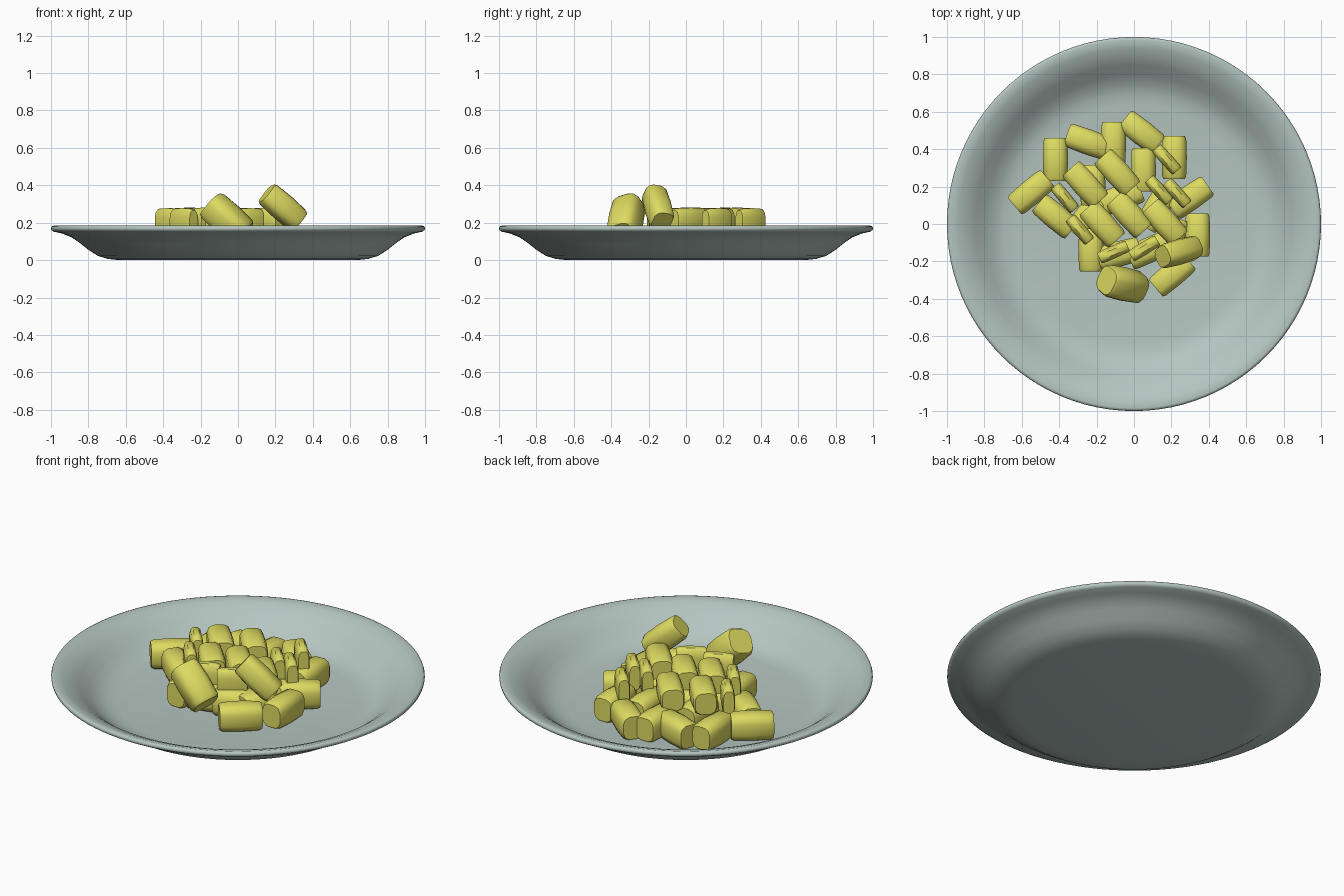
import bpy, bmesh, math
from mathutils import Matrix, Euler

if "Cube" in bpy.data.objects:
    bpy.data.objects.remove(bpy.data.objects["Cube"])


def material(name, rgb):
    m = bpy.data.materials.new(name)
    m.diffuse_color = (*rgb, 1)
    m.use_nodes = True
    m.node_tree.nodes["Principled BSDF"].inputs["Base Color"].default_value = m.diffuse_color
    return m


GLAZE = material("pale_grey_green_glaze", (0.46, 0.56, 0.53))
YELLOW = material("yellow", (0.73, 0.71, 0.12))


def finish(name, bm, mat, angle):
    bmesh.ops.recalc_face_normals(bm, faces=bm.faces)
    me = bpy.data.meshes.new(name)
    bm.to_mesh(me)
    bm.free()
    me.materials.append(mat)
    ob = bpy.data.objects.new(name, me)
    bpy.context.collection.objects.link(ob)
    bpy.ops.object.select_all(action='DESELECT')
    ob.select_set(True)
    bpy.context.view_layer.objects.active = ob
    bpy.ops.object.shade_smooth_by_angle(angle=math.radians(angle))
    return ob


# Plate: one profile spun around z
profile = [(0, 0), (0.64, 0), (0.70, 0.007), (0.75, 0.023), (0.80, 0.055),
           (0.85, 0.095), (0.89, 0.122), (0.94, 0.142), (0.985, 0.152),
           (0.998, 0.16), (1.0, 0.17), (0.996, 0.18), (0.985, 0.184),
           (0.94, 0.172), (0.89, 0.15), (0.85, 0.122), (0.80, 0.08),
           (0.75, 0.045), (0.70, 0.026), (0.64, 0.018), (0, 0.018)]
bm = bmesh.new()
vs = [bm.verts.new((r, 0, z)) for r, z in profile]
es = [bm.edges.new(p) for p in zip(vs, vs[1:])]
bmesh.ops.spin(bm, geom=vs + es, cent=(0, 0, 0), axis=(0, 0, 1),
               angle=2 * math.pi, steps=96)
bmesh.ops.remove_doubles(bm, verts=bm.verts, dist=0.0005)
finish("plate", bm, GLAZE, 50)


# Chunk: short rounded-square bar along local x, with slightly drawn-in ends
def chunk(name, x, y, z, length, width, height, turn, tilt=0, roll=0):
    bm = bmesh.new()
    rings = []
    for t, s in ((-0.5, 0.84), (-0.43, 0.95), (0, 1.0), (0.43, 0.95), (0.5, 0.84)):
        ring = []
        for i in range(12):
            a = math.tau * (i + 0.5) / 12
            c, d = math.cos(a), math.sin(a)
            ring.append(bm.verts.new((
                t * length,
                s * width / 2 * math.copysign(abs(c) ** 0.65, c),
                s * height / 2 * math.copysign(abs(d) ** 0.65, d))))
        rings.append(ring)
    for a, b in zip(rings, rings[1:]):
        for i in range(12):
            j = (i + 1) % 12
            bm.faces.new((a[i], a[j], b[j], b[i]))
    bm.faces.new(rings[0])
    bm.faces.new(rings[-1])
    rot = Euler((math.radians(roll), math.radians(tilt), math.radians(turn)))
    bm.transform(Matrix.Translation((x, y, z)) @ rot.to_matrix().to_4x4())
    finish(name, bm, YELLOW, 40)


# Lower layer lying on the plate: x, y, turn
lower = [(-0.42, 0.345, 90), (-0.25, 0.44, -20), (-0.11, 0.43, 90),
         (0.04, 0.49, -38), (0.05, 0.29, 90), (0.215, 0.355, 90),
         (0.30, 0.14, 35), (0.34, -0.06, 90), (0.205, -0.27, 40),
         (-0.55, 0.17, 40), (-0.42, 0.04, -40), (-0.23, -0.14, 90),
         (-0.22, 0.20, 90), (-0.07, 0.14, 20), (0.12, 0.08, 60),
         (-0.08, -0.16, 15), (0.08, -0.14, 25), (0.20, -0.08, 70),
         (-0.25, 0.04, 50)]
for i, (x, y, turn) in enumerate(lower):
    chunk(f"lower_chunk_{i + 1}", x, y, 0.09, 0.23, 0.138, 0.16, turn)

# Upper layer, flat tops
upper = [(-0.26, 0.21, -48), (-0.09, 0.275, -48), (-0.17, 0.0, -48),
         (-0.025, 0.05, -48), (0.165, 0.01, -48)]
for i, (x, y, turn) in enumerate(upper):
    chunk(f"upper_chunk_{i + 1}", x, y, 0.207, 0.235, 0.138, 0.15, turn)

# Thin slices standing on edge between the chunks
slices = [(0.175, 0.345, -48), (0.135, 0.18, -48), (0.23, 0.165, -48),
          (-0.37, 0.14, -50), (-0.29, -0.03, -50), (-0.11, -0.15, 24),
          (0.055, -0.13, 32)]
for i, (x, y, turn) in enumerate(slices):
    chunk(f"thin_slice_{i + 1}", x, y, 0.195, 0.165, 0.07, 0.17, turn)

# Two leaning chunks at the front
chunk("leaning_chunk_right", 0.24, -0.15, 0.282, 0.235, 0.13, 0.14, 15, 40, -12)
chunk("leaning_chunk_front", -0.06, -0.32, 0.22, 0.24, 0.17, 0.17, -12, 42, 20)
